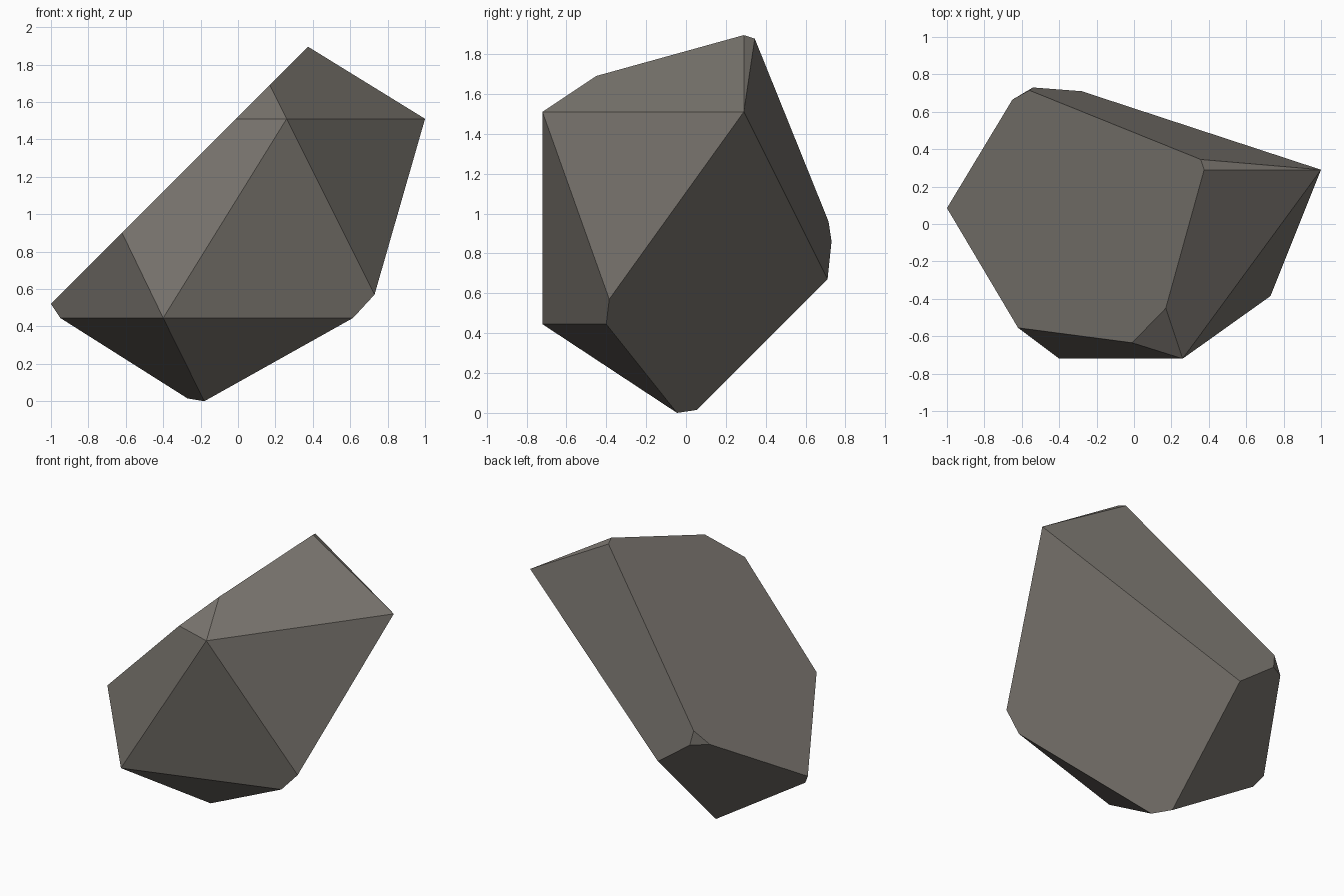
import bpy
import bmesh
from math import radians

default_cube = bpy.data.objects.get("Cube")
if default_cube:
    bpy.data.objects.remove(default_cube, do_unlink=True)


def make_material(name, colour):
    material = bpy.data.materials.new(name)
    material.use_nodes = True
    material.diffuse_color = colour
    shader = next(n for n in material.node_tree.nodes if n.type == "BSDF_PRINCIPLED")
    shader.inputs["Base Color"].default_value = colour
    shader.inputs["Roughness"].default_value = 0.9
    return material


def make_faceted_stone(name, corners, material):
    """Wrap the corners in a convex shell and merge coplanar triangles into facets."""
    bm = bmesh.new()
    for corner in corners:
        bm.verts.new(corner)
    bmesh.ops.convex_hull(bm, input=bm.verts[:])
    bmesh.ops.dissolve_limit(bm, angle_limit=radians(3), verts=bm.verts[:], edges=bm.edges[:])
    bmesh.ops.recalc_face_normals(bm, faces=bm.faces[:])
    mesh = bpy.data.meshes.new(name)
    bm.to_mesh(mesh)
    bm.free()
    mesh.materials.append(material)
    stone = bpy.data.objects.new(name, mesh)
    bpy.context.collection.objects.link(stone)
    return stone


def on_slope(x, y):
    """Corner lying on the long slanted face, which rises evenly along x."""
    return (x, y, x + 1.52)


# Rim of the slanted upper face
slope_rim = [
    on_slope(-1, .085), on_slope(-.62, -.555), on_slope(-.01, -.635),
    on_slope(.17, -.45), on_slope(.375, .29), on_slope(.357, .345),
    on_slope(-.56, .715), on_slope(-.65, .665),
]

# Corners of the front, side and back facets
side_corners = [
    (1, .29, 1.51), (.26, -.72, 1.51), (-.4, -.72, .445),
    (.73, -.385, .57), (.615, -.4, .445), (-.95, .04, .445),
    (-.28, .71, .67), (-.54, .73, .86),
]

# Narrow edge the stone rests on
base_corners = [(-.18, -.045, 0), (-.27, .055, .015)]

warm_grey = make_material("warm grey stone", (.19, .175, .155, 1))
make_faceted_stone("rock", slope_rim + side_corners + base_corners, warm_grey)
